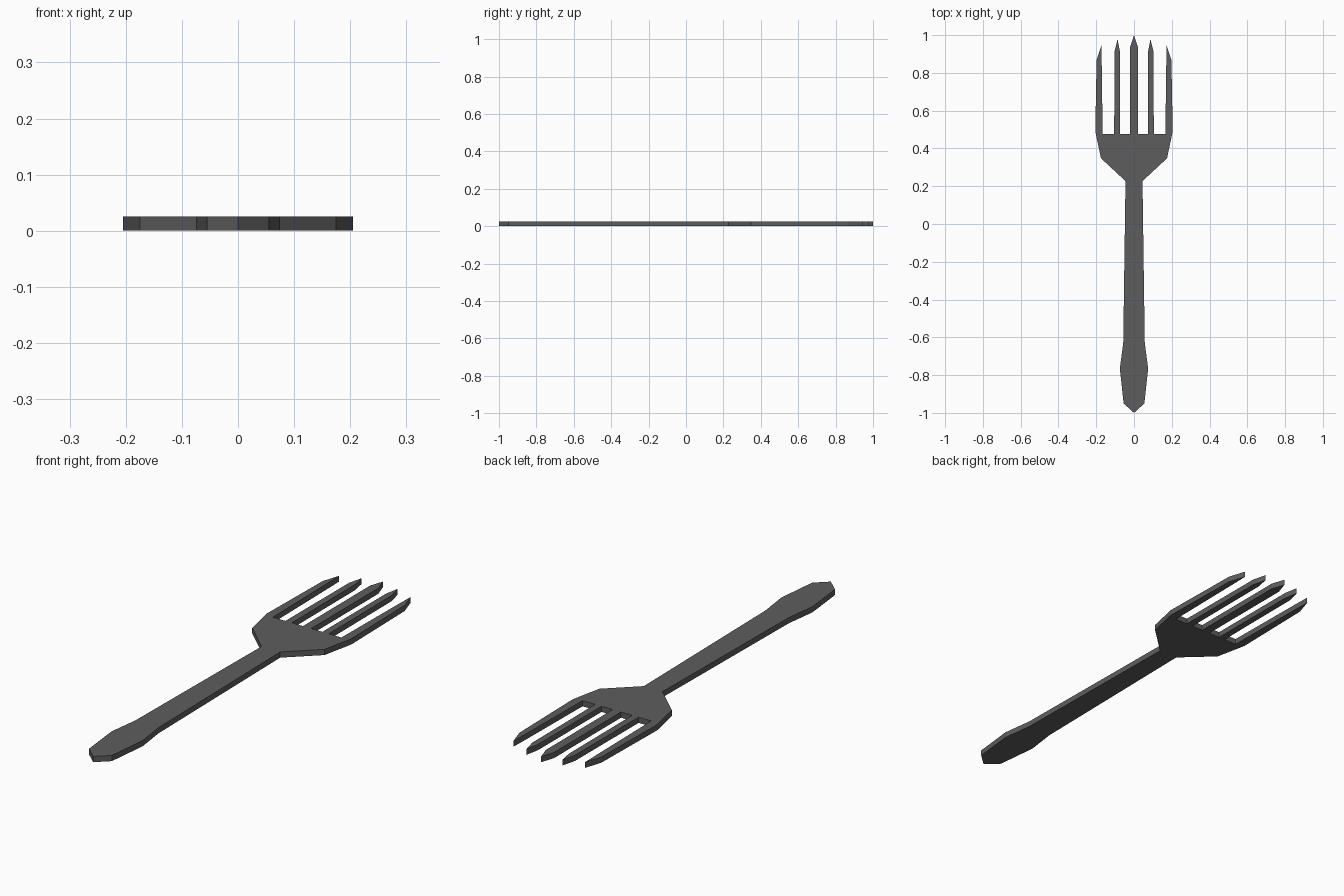
import bpy, bmesh

if "Cube" in bpy.data.objects:
    bpy.data.objects.remove(bpy.data.objects["Cube"])

THICK = 0.025
ROOT = 0.477  # y of the slots between the tines

# Right half outline, from the handle end up to the centre tine tip
handle = [(0.0, -1.0), (0.055, -0.95), (0.075, -0.765), (0.057, -0.63), (0.045, 0.227)]
head = [(0.175, 0.348), (0.205, 0.49)]
outer_tine = [(0.198, 0.868), (0.173, 0.945), (0.171, 0.86), (0.166, ROOT)]
middle_tine = [(0.105, ROOT), (0.103, 0.915), (0.087, 0.978), (0.075, 0.915), (0.074, ROOT)]
centre_tine = [(0.020, ROOT), (0.020, 0.94), (0.0, 1.0)]
half = handle + head + outer_tine + middle_tine + centre_tine

# Mirror the half to close the outline
outline = half + [(-x, y) for x, y in reversed(half[1:-1])]

# Flat fork: fill the outline and extrude it upward
bm = bmesh.new()
face = bm.faces.new([bm.verts.new((x, y, 0)) for x, y in outline])
top = bmesh.ops.extrude_face_region(bm, geom=[face], use_keep_orig=True)
bmesh.ops.translate(bm, vec=(0, 0, THICK),
                    verts=[v for v in top["geom"] if isinstance(v, bmesh.types.BMVert)])
bmesh.ops.recalc_face_normals(bm, faces=bm.faces)
mesh = bpy.data.meshes.new("fork")
bm.to_mesh(mesh)
bm.free()
fork = bpy.data.objects.new("fork", mesh)
bpy.context.collection.objects.link(fork)

# Dark grey metal
metal = bpy.data.materials.new("dark_metal")
metal.diffuse_color = (0.11, 0.11, 0.11, 1)
metal.use_nodes = True
metal.node_tree.nodes["Principled BSDF"].inputs["Base Color"].default_value = metal.diffuse_color
mesh.materials.append(metal)
